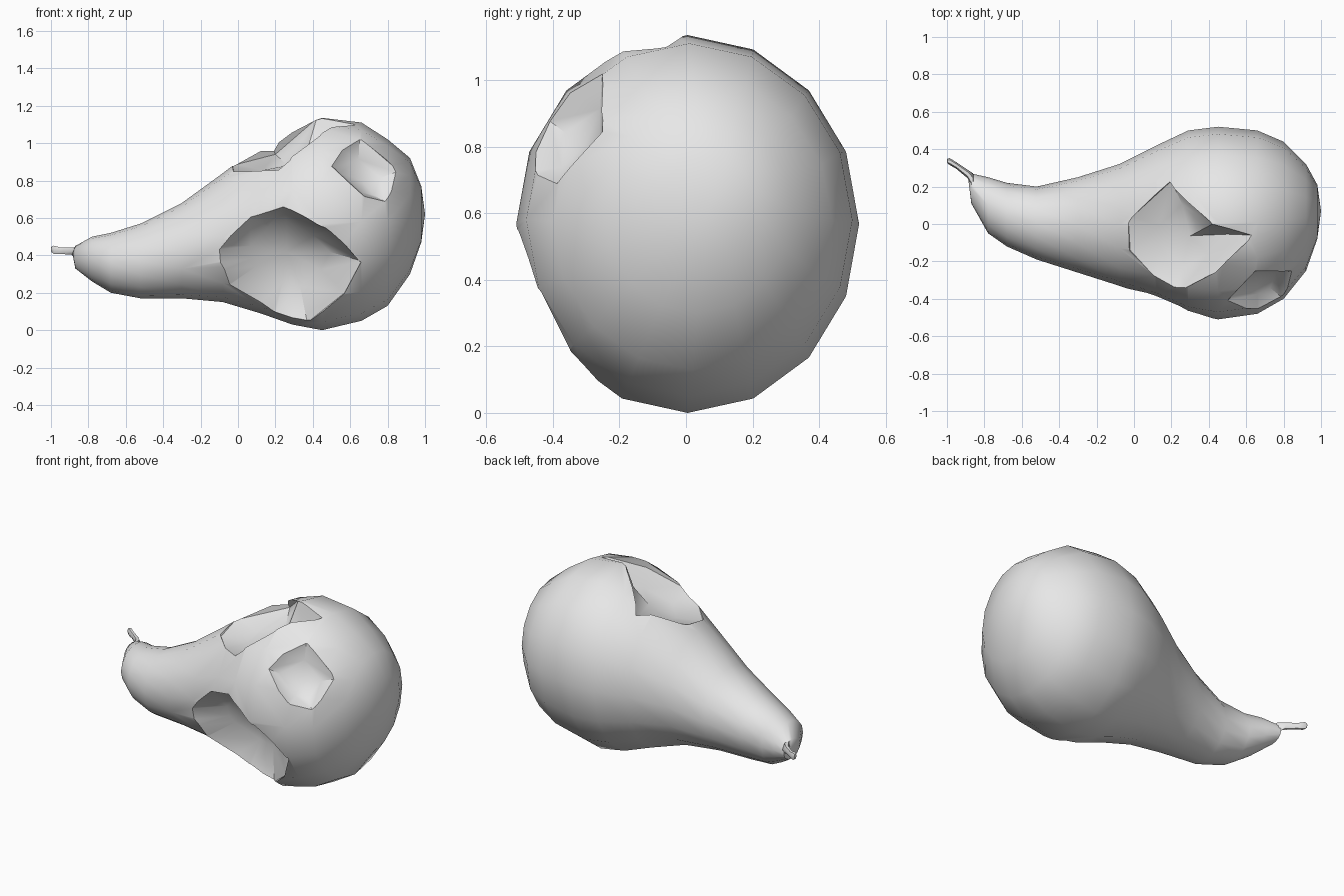
import bpy, bmesh, math
from mathutils import Vector

cube = bpy.data.objects.get("Cube")
if cube:
    bpy.data.objects.remove(cube, do_unlink=True)


def make_material(name, colour):
    mat = bpy.data.materials.new(name)
    mat.use_nodes = True
    mat.diffuse_color = colour
    mat.node_tree.nodes["Principled BSDF"].inputs["Base Color"].default_value = colour
    return mat


grey = make_material("plain grey", (0.8, 0.8, 0.8, 1))


def skin(name, rings, start, end):
    """Join rings of points into one closed object with a tip at both ends."""
    bm = bmesh.new()
    loops = [[bm.verts.new(point) for point in ring] for ring in rings]
    sides = len(loops[0])
    for a, b in zip(loops, loops[1:]):
        for i in range(sides):
            j = (i + 1) % sides
            bm.faces.new((a[i], a[j], b[j], b[i]))
    for loop, tip in ((loops[0], start), (loops[-1], end)):
        point = bm.verts.new(tip)
        for i in range(sides):
            bm.faces.new((loop[i], loop[(i + 1) % sides], point))
    bmesh.ops.recalc_face_normals(bm, faces=bm.faces)
    mesh = bpy.data.meshes.new(name)
    bm.to_mesh(mesh)
    bm.free()
    mesh.materials.append(grey)
    obj = bpy.data.objects.new(name, mesh)
    bpy.context.collection.objects.link(obj)
    return obj


def ellipse(sides, x, y0, y1, z0, z1):
    """Cross-section at x, between the given lowest and highest y and z."""
    angles = [math.tau * i / sides for i in range(sides)]
    return [(x, (y0 + y1) / 2 + (y1 - y0) / 2 * math.cos(a),
             (z0 + z1) / 2 + (z1 - z0) / 2 * math.sin(a)) for a in angles]


def select(obj):
    bpy.ops.object.select_all(action='DESELECT')
    bpy.context.view_layer.objects.active = obj
    obj.select_set(True)


def shade(obj, angle):
    select(obj)
    bpy.ops.object.shade_smooth_by_angle(angle=math.radians(angle))


def bite(body, name, rim, depth):
    """Scoop a shallow bowl out of the body; rim runs along the edge of its opening."""
    rim = [Vector(p) for p in rim]
    centre = sum(rim, Vector()) / len(rim)
    normal = Vector()
    for a, b in zip(rim, rim[1:] + rim[:1]):
        normal += (a - centre).cross(b - centre)
    normal.normalize()
    if normal.dot(centre - Vector((0.45, 0, 0.56))) < 0:
        normal.negate()
    outer = [p + normal * 0.2 for p in rim]
    inner = [p.lerp(centre, 0.45) - normal * depth * 0.8 for p in rim]
    cutter = skin(name, [outer, rim, inner], centre + normal * 0.4, centre - normal * depth)
    cutter.hide_render = True
    mod = body.modifiers.new(name, 'BOOLEAN')
    mod.operation = 'DIFFERENCE'
    mod.solver = 'EXACT'
    mod.object = cutter
    select(body)
    bpy.ops.object.modifier_apply(modifier=mod.name)
    bpy.data.objects.remove(cutter, do_unlink=True)


# Fruit body, from the neck to the round bulb
body = skin("fruit_body", [ellipse(16, *s) for s in (
    (-0.87, 0.11, 0.27, 0.33, 0.45),
    (-0.78, -0.05, 0.25, 0.26, 0.5),
    (-0.68, -0.12, 0.22, 0.2, 0.52),
    (-0.52, -0.19, 0.2, 0.17, 0.57),
    (-0.3, -0.26, 0.25, 0.17, 0.68),
    (-0.08, -0.33, 0.32, 0.15, 0.84),
    (0.12, -0.4, 0.42, 0.09, 0.99),
    (0.29, -0.48, 0.5, 0.03, 1.08),
    (0.45, -0.51, 0.52, 0, 1.135),
    (0.66, -0.48, 0.5, 0.05, 1.11),
    (0.8, -0.4, 0.44, 0.13, 1.02),
    (0.92, -0.25, 0.32, 0.3, 0.92),
    (0.98, -0.08, 0.21, 0.47, 0.77),
)], (-0.885, 0.23, 0.41), (1, 0.07, 0.62))

# Three bites with angular rims
bite(body, "front_bite", (
    (-0.11, -0.32, 0.43), (0.06, -0.38, 0.61), (0.24, -0.46, 0.67), (0.5, -0.51, 0.53),
    (0.66, -0.42, 0.37), (0.57, -0.34, 0.2), (0.37, -0.17, 0.04), (0.2, -0.16, 0.07),
    (-0.06, -0.25, 0.23), (-0.1, -0.3, 0.31)), 0.17)
bite(body, "top_bite", (
    (-0.03, 0.02, 0.88), (0.2, 0.23, 0.94), (0.42, 0, 1.13), (0.64, -0.06, 1.11),
    (0.45, -0.25, 1.01), (0.2, -0.38, 0.86), (-0.02, -0.14, 0.84)), 0.09)
bite(body, "shoulder_bite", (
    (0.47, -0.44, 0.9), (0.65, -0.25, 1.03), (0.86, -0.25, 0.85),
    (0.8, -0.4, 0.68), (0.68, -0.46, 0.71)), 0.07)
shade(body, 42)

# Thin bent stem
stem = skin("stem", [ellipse(6, *s) for s in (
    (-0.86, 0.18, 0.27, 0.37, 0.45),
    (-0.89, 0.245, 0.29, 0.4, 0.445),
    (-0.95, 0.295, 0.33, 0.405, 0.445),
    (-0.985, 0.315, 0.352, 0.405, 0.455),
    (-0.998, 0.325, 0.35, 0.415, 0.45),
)], (-0.84, 0.2, 0.4), (-1, 0.34, 0.43))
shade(stem, 50)
